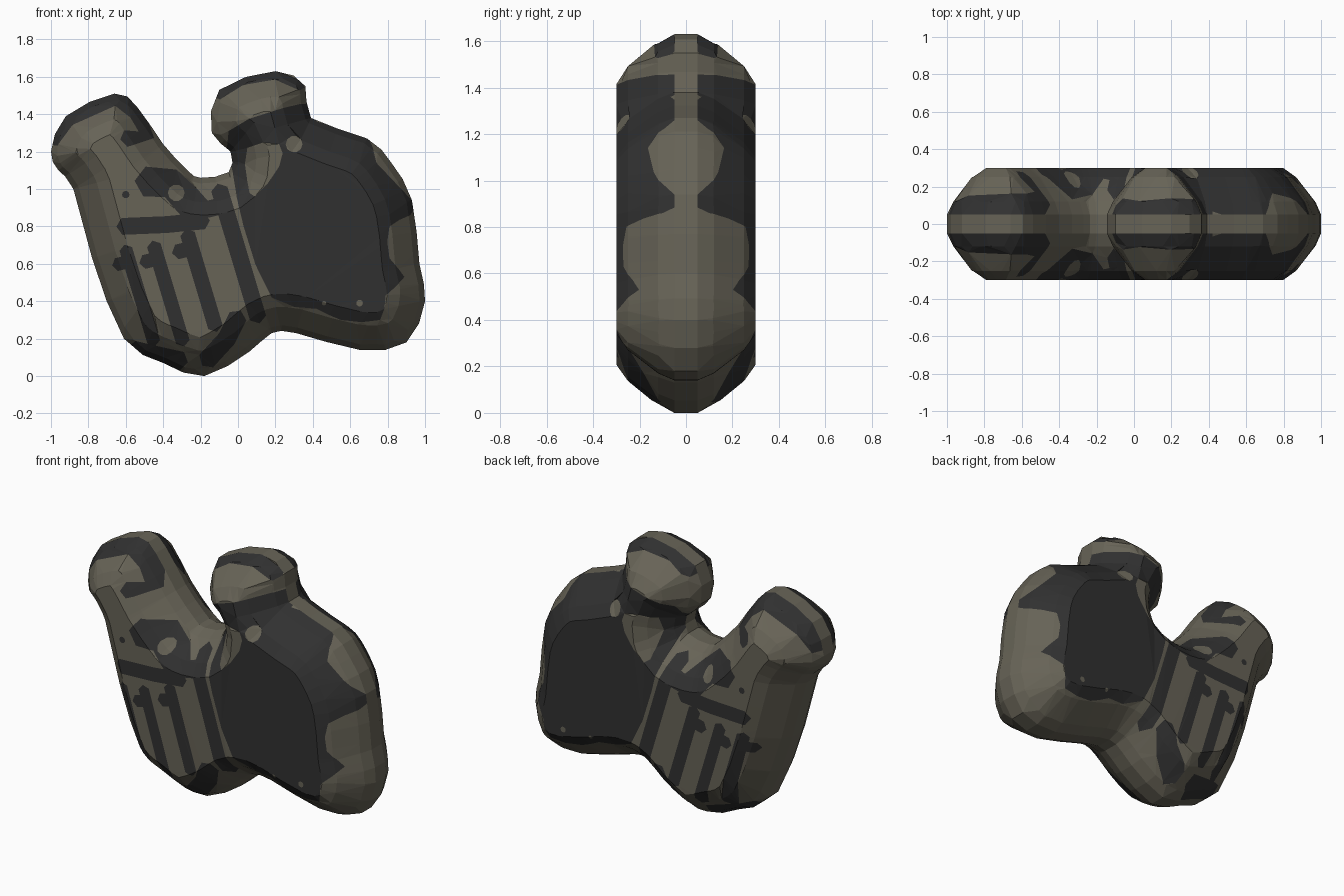
import bpy, bmesh, math
from mathutils import Vector
from mathutils.geometry import delaunay_2d_cdt

if "Cube" in bpy.data.objects:
    bpy.data.objects.remove(bpy.data.objects["Cube"], do_unlink=True)


def material(name, colour):
    mat = bpy.data.materials.new(name)
    mat.use_nodes = True
    mat.diffuse_color = (*colour, 1)
    mat.node_tree.nodes["Principled BSDF"].inputs["Base Color"].default_value = (*colour, 1)
    return mat


khaki = material("khaki", (.135, .125, .094))
charcoal = material("charcoal", (.03, .03, .03))


def loop_pairs(loop):
    return list(zip(loop, loop[1:] + loop[:1]))


def rounded(*points):
    """Closed loop through the points, with a smooth extra point on each side."""
    loop = [Vector(p) for p in points]
    result = []
    for i, (b, c) in enumerate(loop_pairs(loop)):
        a, d = loop[i - 1], loop[(i + 2) % len(loop)]
        result += [b, (9 * (b + c) - a - d) / 16]
    return result


def disc(x, z, radius, sides=10):
    turn = math.tau / sides
    return [Vector((x + radius * math.cos(i * turn), z + radius * math.sin(i * turn)))
            for i in range(sides)]


def stroke(width, *points):
    """Ribbon of even width with pointed ends along a path."""
    path = [Vector(p) for p in points]
    left, right = [], []
    for i, p in enumerate(path):
        along = (path[min(i + 1, len(path) - 1)] - path[max(i - 1, 0)]).normalized()
        side = Vector((-along.y, along.x)) * width / 2
        left.append(p + side)
        right.append(p - side)
    tip = (path[-1] - path[-2]).normalized() * width / 3
    tail = (path[0] - path[1]).normalized() * width / 3
    return left + [path[-1] + tip] + right[::-1] + [path[0] + tail]


# Silhouette of the two joined mitts, clockwise from the left thumb
outline = rounded(
    (-1, 1.2), (-.92, 1.39), (-.66, 1.51), (-.54, 1.44), (-.4, 1.24), (-.27, 1.1), (-.2, 1.06),
    (-.05, 1.09), (-.04, 1.2), (-.14, 1.3), (-.1, 1.53), (.2, 1.63), (.36, 1.55),
    (.39, 1.38), (.69, 1.27), (.82, 1.14), (.93, .94), (.97, .6), (1, .4), (.9, .18),
    (.65, .14), (.31, .23), (.18, .23), (.06, .13), (-.18, 0), (-.4, .07), (-.61, .2),
    (-.78, .63), (-.88, 1), (-.96, 1.1))

# Dark palm of the right mitt
palm = rounded(
    (-.05, 1.31), (.2, 1.42), (.42, 1.46), (.42, 1.36), (.69, 1.29), (.74, 1.14), (.93, .94),
    (.92, .86), (.81, .8), (.81, .63), (.89, .53), (.79, .43), (.76, .3), (.55, .3),
    (.42, .36), (.18, .42), (.03, .8), (-.03, 1.1))

# Dark bands over the thumbs
left_thumb_band = stroke(.09, (-1, 1.26), (-.91, 1.38), (-.66, 1.49), (-.54, 1.41),
                         (-.49, 1.29), (-.6, 1.27))
right_thumb_band = stroke(.05, (-.11, 1.5), (.02, 1.58), (.2, 1.61), (.34, 1.55))

# Knuckle bands, with a round light spot
upper_knuckles = stroke(.16, (-.5, 1.04), (-.36, 1.03), (-.28, .95), (-.2, .86))
lower_knuckles = stroke(.09, (-.62, .8), (-.38, .81), (-.18, .83))
knuckle_spot = disc(-.33, .98, .045)
small_dot = disc(-.6, .97, .02)

# Slanted finger stripes, each with a short hook beside its upper end
slant = Vector((.3, -1)).normalized()
finger_stripes = []
for x, z, length, width in ((-.6, .68, .52, .07), (-.45, .7, .54, .075),
                            (-.27, .76, .52, .08), (-.1, 1, .72, .09)):
    top = Vector((x, z))
    finger_stripes.append(stroke(width, top, top + slant * length))
    hook = top + slant * width
    finger_stripes.append(stroke(width, hook, hook - Vector((width, width / 4))))

# Dark patches on the lower edge, light patches on the palm
heel_patch = stroke(.1, (0, .32), (-.06, .2), (-.17, .08))
corner_patch = stroke(.1, (-.56, .14), (-.3, .08))
wrist_patch = rounded((.05, 1.22), (.22, 1.24), (.22, 1.12), (.09, .96), (.05, 1.04))
palm_spots = [disc(.3, 1.24, .045), disc(.46, .39, .012), disc(.65, .39, .018)]

dark_areas = [palm, left_thumb_band, right_thumb_band, upper_knuckles, lower_knuckles,
              small_dot, heel_patch, corner_patch] + finger_stripes
light_areas = [knuckle_spot, wrist_patch] + palm_spots

# Cross-section of the padded edge: distance from outline, half depth
edge_profile = [(0, .05), (.03, .12), (.13, .25), (.2, .3)]


def inside(p, loop):
    hit = False
    for a, b in loop_pairs(loop):
        if (a.y > p.y) != (b.y > p.y) and p.x < a.x + (p.y - a.y) * (b.x - a.x) / (b.y - a.y):
            hit = not hit
    return hit


def edge_distance(p):
    best = math.inf
    for a, b in loop_pairs(outline):
        t = max(0, min(1, (p - a).dot(b - a) / (b - a).length_squared))
        best = min(best, (p - a.lerp(b, t)).length)
    return best


def half_depth(p):
    d = edge_distance(p) if inside(p, outline) else 0
    for (d0, h0), (d1, h1) in zip(edge_profile, edge_profile[1:]):
        if d < d1:
            return h0 + (h1 - h0) * (d - d0) / (d1 - d0)
    return edge_profile[-1][1]


# Constraint lines: outline, colour borders and inset rings
points, edges = [], []
for loop in [outline] + dark_areas + light_areas:
    start = len(points)
    points += loop
    edges += [(start + i, start + (i + 1) % len(loop)) for i in range(len(loop))]
for ring, _ in edge_profile[1:]:
    previous = None
    for a, b in loop_pairs(outline):
        along = (b - a).normalized()
        inward = Vector((along.y, -along.x)) * ring
        steps = max(2, round((b - a).length / .05))
        for s in range(steps + 1):
            p = a.lerp(b, s / steps) + inward
            if inside(p, outline) and edge_distance(p) > ring - .002:
                points.append(p)
                if previous is not None and (points[previous] - p).length < .12:
                    edges.append((previous, len(points) - 1))
                previous = len(points) - 1

flat, _, triangles, *_ = delaunay_2d_cdt(points, edges, [], 0, .002)


def make_object(name, bm):
    mesh = bpy.data.meshes.new(name)
    bm.to_mesh(mesh)
    bm.free()
    mesh.materials.append(khaki)
    mesh.materials.append(charcoal)
    obj = bpy.data.objects.new(name, mesh)
    bpy.context.collection.objects.link(obj)
    return obj


# Padded front shell, mirrored to the back
bm = bmesh.new()
verts = [bm.verts.new((p.x, -half_depth(p), p.y)) for p in flat]
for tri in triangles:
    centre = sum((flat[i] for i in tri), Vector((0, 0))) / len(tri)
    if inside(centre, outline):
        face = bm.faces.new([verts[i] for i in tri])
        dark = any(inside(centre, area) for area in dark_areas)
        light = any(inside(centre, area) for area in light_areas)
        face.material_index = int(dark and not light)
bmesh.ops.delete(bm, geom=[v for v in bm.verts if not v.link_faces], context='VERTS')
shell = make_object("padded_shell", bm)
mirror = shell.modifiers.new("back_half", 'MIRROR')
mirror.use_axis = (False, True, False)

# Flat band joining the front and back along the outline
bm = bmesh.new()
band = edge_profile[0][1]
for a, b in loop_pairs(outline):
    bm.faces.new([bm.verts.new((p.x, y, p.y))
                  for p, y in ((a, -band), (b, -band), (b, band), (a, band))])
bmesh.ops.remove_doubles(bm, verts=bm.verts, dist=.0001)
make_object("rim_band", bm)
